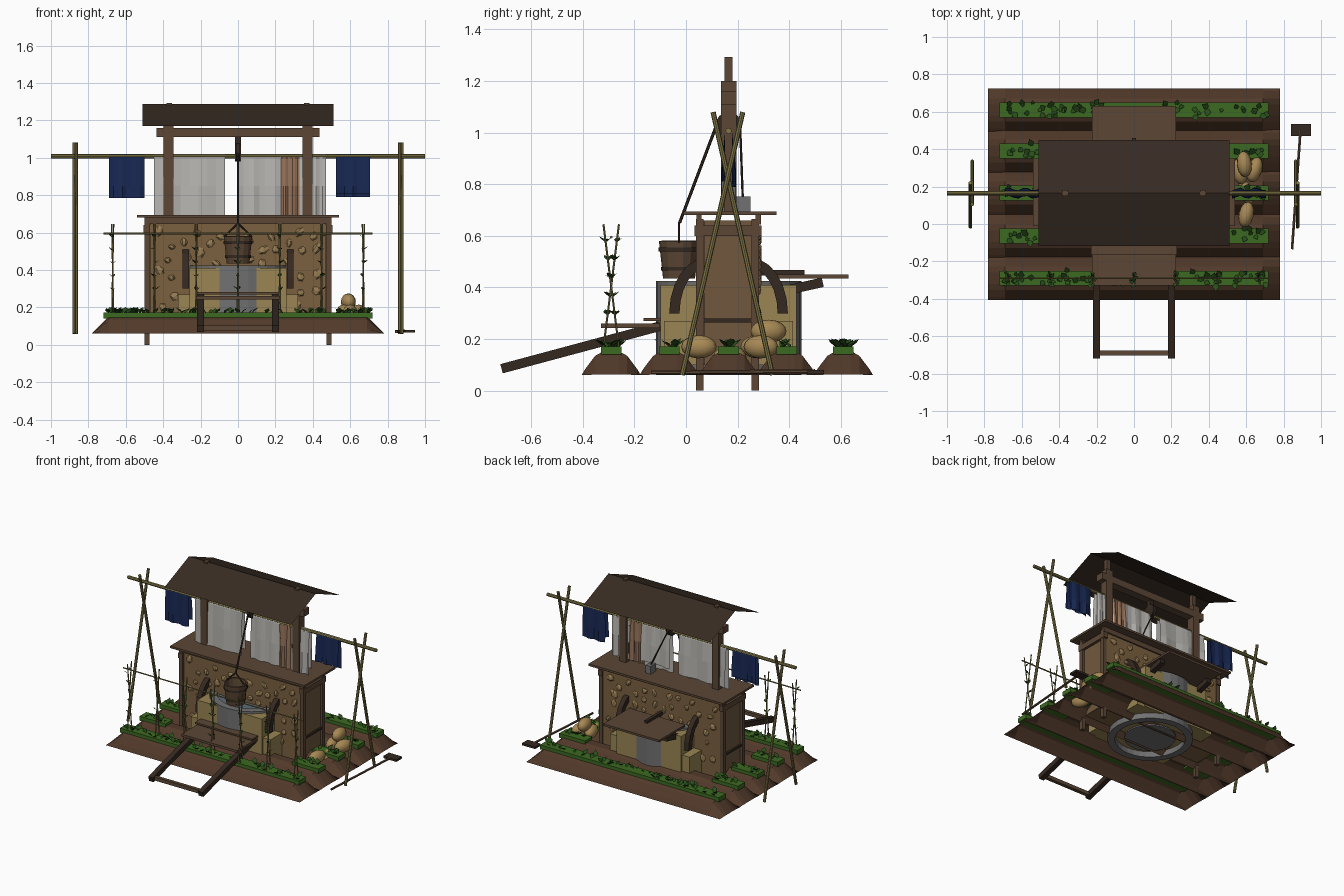
import bpy, bmesh, math, random
from mathutils import Vector, Matrix

if "Cube" in bpy.data.objects:
    bpy.data.objects.remove(bpy.data.objects["Cube"])
random.seed(4)
mats = {}
COL = dict(soil=(82, 60, 46), green=(62, 105, 38), leaf=(45, 80, 32), wall=(122, 97, 66), stone=(150, 124, 84),
           wood=(92, 72, 56), dark=(56, 45, 38), roof=(58, 47, 39), sand=(152, 132, 84), grey=(112, 112, 112),
           water=(95, 108, 118), bamboo=(128, 118, 72), white=(182, 180, 175), rust=(150, 115, 90),
           blue=(30, 44, 84), sack=(165, 135, 85), panel=(112, 88, 64))
CY = 0.165  # depth of the wall centre line


def mat(c):
    if c not in mats:
        m = bpy.data.materials.new(c)
        m.diffuse_color = [(v / 255) ** 2.2 for v in COL[c]] + [1]
        m.use_nodes = True
        m.node_tree.nodes["Principled BSDF"].inputs["Base Color"].default_value = m.diffuse_color
        mats[c] = m
    return mats[c]


def finish(name, bm, c):
    me = bpy.data.meshes.new(name)
    bm.to_mesh(me)
    bm.free()
    ob = bpy.data.objects.new(name, me)
    me.materials.append(mat(c))
    bpy.context.collection.objects.link(ob)
    return ob


def box(name, x0, x1, y0, y1, z0, z1, c):
    bm = bmesh.new()
    m = Matrix.Translation(((x0 + x1) / 2, (y0 + y1) / 2, (z0 + z1) / 2)) @ Matrix.Diagonal((x1 - x0, y1 - y0, z1 - z0, 1))
    bmesh.ops.create_cube(bm, size=1, matrix=m)
    return finish(name, bm, c)


def rod(name, p, q, r, c, sides=8, r2=None, caps=True):
    p, q = Vector(p), Vector(q)
    d = q - p
    m = Matrix.Translation((p + q) / 2) @ d.to_track_quat('Z', 'Y').to_matrix().to_4x4()
    if sides == 4:
        m = m @ Matrix.Rotation(math.pi / 4, 4, 'Z')
    bm = bmesh.new()
    bmesh.ops.create_cone(bm, cap_ends=caps, segments=sides, radius1=r, radius2=r2 or r, depth=d.length, matrix=m)
    return finish(name, bm, c)


def grid(name, rows, c):
    # surface through equal-length rows of points
    bm = bmesh.new()
    vs = [[bm.verts.new(p) for p in row] for row in rows]
    for a, b in zip(vs, vs[1:]):
        for i in range(len(a) - 1):
            bm.faces.new((a[i], a[i + 1], b[i + 1], b[i]))
    bmesh.ops.recalc_face_normals(bm, faces=bm.faces)
    return finish(name, bm, c)


def leaves(name, spots, size, c):
    bm = bmesh.new()
    for s in spots:
        a = random.uniform(0, 6.28)
        u = Vector((math.cos(a), math.sin(a), 0))
        w = Vector((-u.y, u.x, 0))
        s, k = Vector(s), size * random.uniform(.7, 1.2)
        pts = [s, s + u * k * .5 + w * k * .4 + Vector((0, 0, k * .5)), s + u * k + Vector((0, 0, k * .8)),
               s + u * k * .5 - w * k * .4 + Vector((0, 0, k * .5))]
        bm.faces.new([bm.verts.new(p) for p in pts])
    finish(name, bm, c)


# Soil ridges with crop strips and leaves
profile = [(-.115, .06), (-.1, .085), (-.062, .135), (-.03, .153), (.03, .153), (.062, .135), (.1, .085), (.115, .06)]
for i, y in enumerate((-.29, -.065, CY, .39, .61)):
    rows = [[(x, y + py, .06 + (pz - .06) * k) for py, pz in profile]
            for x, k in ((-.78, .03), (-.69, 1), (.69, 1), (.78, .03))]
    grid(f"soil_ridge_{i}", rows, 'soil')
    for x0, x1 in ([(-.72, .72)] if i in (0, 4) else [(-.72, -.51), (.51, .72)]):
        box(f"crop_strip_{i}", x0, x1, y - .04, y + .04, .14, .172, 'green')
        n = int((x1 - x0) * 45)
        leaves(f"crop_leaves_{i}", [(random.uniform(x0 + .02, x1 - .02), y + random.uniform(-.025, .025), .165)
                                    for _ in range(n)], .04, 'leaf')

# Earth wall, corner posts, side rails and cap board
box("earth_wall", -.47, .47, .05, .28, .1, .66, 'wall')
for s in (-1, 1):
    box("side_panel", s * .475 - .01, s * .475 + .01, .07, .26, .1, .66, 'panel')
    for y in (.053, .268):
        box("corner_post", s * .487 - .014, s * .487 + .014, y - .014, y + .014, 0, .665, 'wood')
    box("top_rail", s * .487 - .017, s * .487 + .017, .033, .293, .6, .64, 'wood')
    box("mid_rail", s * .487 - .01, s * .487 + .01, .05, .275, .265, .28, 'dark')
box("front_plate", -.5, .5, .04, .06, .645, .68, 'wood')
box("back_plate", -.5, .5, .27, .29, .645, .68, 'wood')
box("cap_board", -.54, .54, -.01, .35, .68, .695, 'wood')

# Stones set into both faces of the wall
bm = bmesh.new()
for y in (.05, .28):
    placed = []
    for _ in range(400):
        x, z = random.uniform(-.43, .43), random.uniform(.2, .61)
        if len(placed) > 42 or (abs(x) < .3 and z < .43) or any(math.hypot(x - a, z - b) < .065 for a, b in placed):
            continue
        placed.append((x, z))
        m = Matrix.Translation((x, y, z)) @ Matrix.Rotation(random.uniform(0, 3), 4, 'Y') @ \
            Matrix.Diagonal((random.uniform(.02, .038), .014, random.uniform(.016, .026), 1))
        bmesh.ops.create_icosphere(bm, subdivisions=1, radius=1, matrix=m)
finish("wall_stones", bm, 'stone')

# Well: square surround, lower steps, round shaft, rim and water
box("well_surround", -.26, .26, -.098, .428, .1, .41, 'sand')
box("well_step", -.32, .32, -.085, .415, .1, .27, 'sand')
rim = rod("well_shaft", (0, CY, .06), (0, CY, .425), .282, 'grey', 32, caps=False)
sol = rim.modifiers.new("thickness", 'SOLIDIFY')
sol.thickness, sol.offset = .05, -1
rod("well_water", (0, CY, .405), (0, CY, .415), .235, 'water', 32)
rod("well_bottom", (0, CY, .07), (0, CY, .08), .17, 'grey', 32)

# Curved braces on both faces
for s in (-1, 1):
    for f in (-1, 1):
        rows = []
        for k in range(7):
            t = k / 6 * math.pi / 2
            def pt(r):
                return (CY + f * (.115 + r * math.cos(t) - .03), .3 + (r + .07) * math.sin(t))
            (ya, za), (yb, zb) = pt(.145), pt(.105)
            xa, xb = s * .28 - .018, s * .28 + .018
            rows.append([(xa, ya, za), (xb, ya, za), (xb, yb, zb), (xa, yb, zb), (xa, ya, za)])
        grid("curved_brace", rows, 'dark')

# Front ramp frame and landing
for s in (-1, 1):
    rod("ramp_rail", (s * .2, -.715, .085), (s * .2, -.1, .25), .026, 'dark', 4)
rod("ramp_crossbar", (-.2, -.69, .09), (.2, -.69, .09), .018, 'wood', 4)
box("front_landing", -.225, .225, -.33, -.1, .243, .26, 'wood')
box("front_landing_ledge", -.23, .23, -.165, -.09, .27, .282, 'wood')

# Back shelf with supports
box("back_shelf", -.225, .225, .33, .63, .435, .45, 'wood')
rod("shelf_batten", (0, .28, .457), (0, .46, .457), .016, 'dark', 4)
for s in (-1, 1):
    rod("shelf_support", (s * .2, .26, .36), (s * .2, .53, .42), .026, 'dark', 4)

# Roof frame and thin gable roof
for s in (-1, 1):
    box("roof_post", s * .372 - .026, s * .372 + .026, CY - .03, CY + .03, .69, 1.2, 'wood')
    box("post_tip", s * .367 - .015, s * .367 + .015, CY - .016, CY + .016, 1.2, 1.293, 'wood')
box("roof_beam", -.435, .435, CY - .03, CY + .03, 1.11, 1.16, 'wood')
grid("roof", [[(x, -.118, 1.17), (x, CY, 1.288), (x, .448, 1.17)] for x in (-.51, .51)], 'roof')

# Drying pole and crossed stands
rod("drying_pole", (-1, CY, 1.007), (1, CY, 1.007), .012, 'bamboo')
for s in (-1, 1):
    rod("stand_pole_a", (s * .875, -.015, .06), (s * .875, .22, 1.08), .01, 'bamboo')
    rod("stand_pole_b", (s * .865, .335, .06), (s * .865, .105, 1.08), .01, 'bamboo')


# Cloths folded over the pole
def cloth(name, x0, x1, low, c, back_low):
    rows = []
    for i in range(9):
        x = x0 + (x1 - x0) * i / 8
        w = .008 * math.sin(i * 1.7 + x0 * 9)
        rows.append([(x, CY - .022 + w, low), (x, CY - .02 + w, .85), (x, CY - .014, 1.0), (x, CY, 1.021),
                     (x, CY + .014, 1.0), (x, CY + .02 + w, .87), (x, CY + .022 + w, back_low)])
    grid(name, rows, c)


cloth("pale_cloth_left", -.45, -.07, .68, 'white', .72)
cloth("pale_cloth_right", 0, .23, .68, 'white', .74)
cloth("brown_cloth", .23, .33, .68, 'rust', .72)
cloth("pale_cloth_end", .33, .47, .68, 'white', .72)
cloth("blue_cloth_left", -.69, -.5, .785, 'blue', .82)
cloth("blue_cloth_right", .525, .705, .81, 'blue', .79)

# Pulley, rope, bucket and counterweight
rod("pulley", (-.012, CY, 1.03), (.012, CY, 1.03), .05, 'dark', 16)
box("pulley_hanger", -.015, .015, CY - .015, CY + .015, .98, 1.115, 'dark')
rod("rope_front", (0, .115, 1.02), (0, -.025, .65), .006, 'dark', 6)
rod("rope_back", (0, .21, 1.02), (.13, .22, .745), .005, 'dark', 6)
box("counterweight", .11, .15, .19, .25, .695, .752, 'grey')
by = -.027
b = rod("bucket", (0, by, .435), (0, by, .58), .062, 'wood', 14, .078, caps=False)
sol = b.modifiers.new("thickness", 'SOLIDIFY')
sol.thickness = .01
rod("bucket_bottom", (0, by, .437), (0, by, .45), .062, 'wood', 14)
rod("bucket_hoop_low", (0, by, .465), (0, by, .48), .07, 'dark', 14, caps=False)
rod("bucket_hoop_high", (0, by, .54), (0, by, .555), .08, 'dark', 14, caps=False)
for s in (-1, 1):
    rod("bucket_handle", (s * .076, by, .575), (0, by, .65), .005, 'dark', 6)

# Bean trellis along the front ridge
spots = []
for i in range(7):
    x = -.67 + i * 1.34 / 6
    for s in (-1, 1):
        p, q = Vector((x - s * .005, -.29 + s * .032, .15)), Vector((x + s * .005, -.29 - s * .03, .645))
        rod("trellis_stick", p, q, .004, 'bamboo', 6)
        spots += [p.lerp(q, k / 7) for k in range(2, 7)]
rod("trellis_bar", (-.72, -.29, .595), (.72, -.29, .595), .005, 'bamboo', 6)
leaves("bean_leaves", spots, .026, 'leaf')

# Sacks beside the wall
for x, y, z, a in ((.565, .28, .17, .2), (.645, .29, .17, -.3), (.6, .05, .17, -.2), (.6, .17, .13, .4), (.59, .32, .23, .1)):
    bm = bmesh.new()
    m = Matrix.Translation((x, y, z)) @ Matrix.Rotation(a, 4, 'Z') @ Matrix.Diagonal((.04, .07, .045, 1))
    bmesh.ops.create_uvsphere(bm, u_segments=12, v_segments=8, radius=1, matrix=m)
    for f in bm.faces:
        f.smooth = True
    finish("sack", bm, 'sack')

# Hoe lying on the ground
rod("hoe_handle", (.845, -.135, .07), (.89, .5, .075), .008, 'wood', 6)
box("hoe_blade", .84, .945, .47, .535, .065, .08, 'dark')
